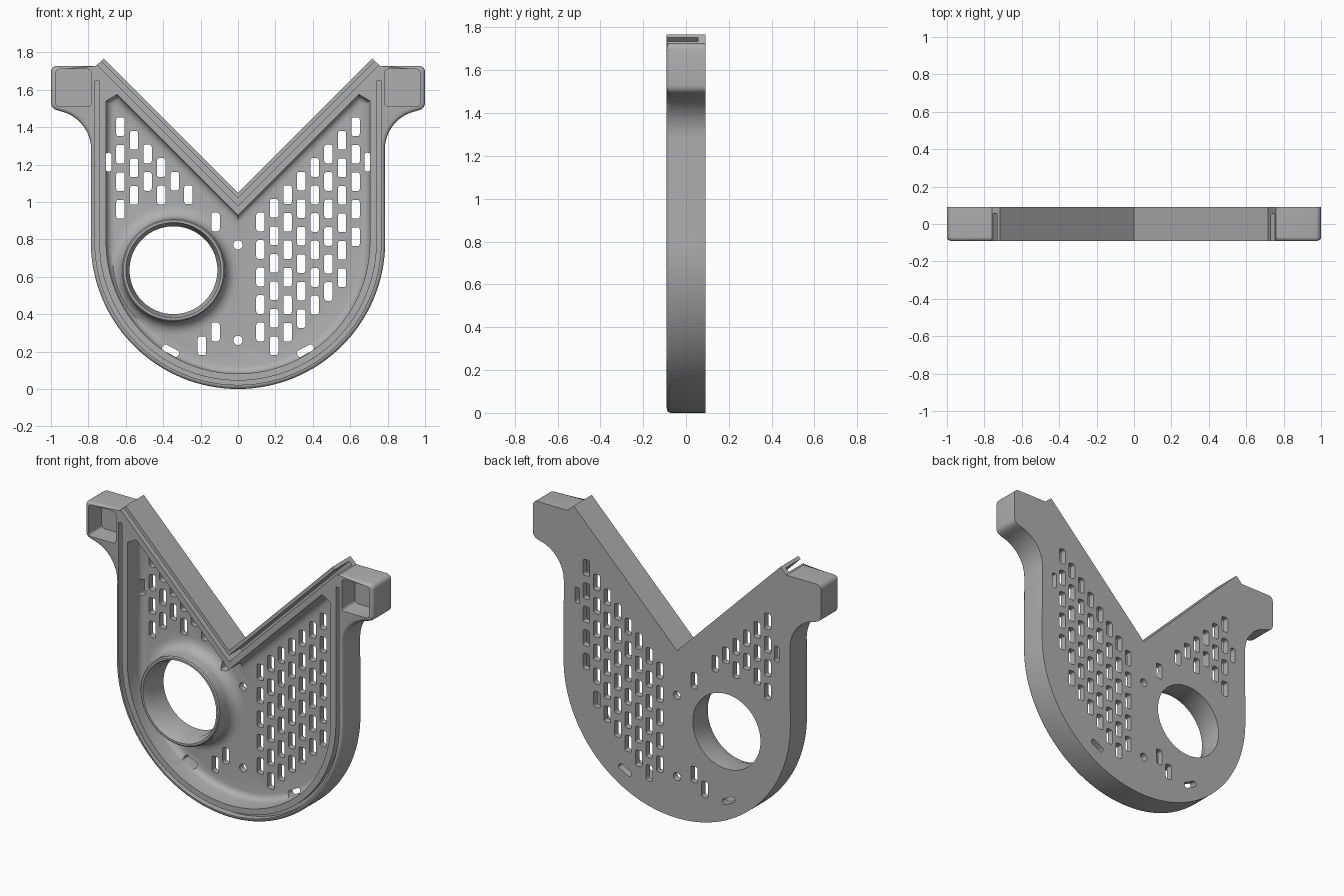
import bpy, bmesh
from math import sin, cos, pi, radians, hypot

cube = bpy.data.objects.get("Cube")
if cube:
    bpy.data.objects.remove(cube, do_unlink=True)

FRONT, BACK, FLOOR = -0.09, 0.09, 0.05
ARC_Z = 0.787                 # centre height of the round lower half
RING_X, RING_Z = -0.345, 0.635

grey = bpy.data.materials.new("plain grey")
grey.use_nodes = True
grey.diffuse_color = (0.43, 0.43, 0.43, 1)
grey.node_tree.nodes["Principled BSDF"].inputs["Base Color"].default_value = grey.diffuse_color


def arc(cx, cz, r, a0, a1, n):
    """Points along an arc, angles in degrees."""
    angles = [radians(a0 + (a1 - a0) * i / n) for i in range(n + 1)]
    return [(cx + r * cos(a), cz + r * sin(a)) for a in angles]


def mirrored(half):
    """Close a right-hand half profile with its reflection."""
    return half + [(-x, z) for x, z in reversed(half) if x > 1e-5]


def add_prism(bm, points, y0, y1):
    near = [bm.verts.new((x, y0, z)) for x, z in points]
    far = [bm.verts.new((x, y1, z)) for x, z in points]
    bm.faces.new(near)
    bm.faces.new(far[::-1])
    for i in range(len(points)):
        j = (i + 1) % len(points)
        bm.faces.new((near[j], near[i], far[i], far[j]))


def finish(name, bm):
    bmesh.ops.recalc_face_normals(bm, faces=bm.faces[:])
    mesh = bpy.data.meshes.new(name)
    bm.to_mesh(mesh)
    bm.free()
    mesh.materials.append(grey)
    obj = bpy.data.objects.new(name, mesh)
    bpy.context.collection.objects.link(obj)
    return obj


def prisms(name, outlines, y0, y1, bevel=0, bevel_y=None, keep=lambda p: True):
    """Extrude outlines in depth, optionally rounding the rim at bevel_y."""
    bm = bmesh.new()
    for points in outlines:
        add_prism(bm, points, y0, y1)
    if bevel:
        bmesh.ops.recalc_face_normals(bm, faces=bm.faces[:])
        rim = [e for e in bm.edges
               if all(abs(v.co.y - bevel_y) < 1e-5 for v in e.verts)
               and keep((e.verts[0].co + e.verts[1].co) / 2)]
        bmesh.ops.bevel(bm, geom=rim, offset=bevel, segments=4, profile=0.5,
                        affect='EDGES', clamp_overlap=False)
    return finish(name, bm)


def revolve(name, profile, n=64):
    """Closed solid around the ring axis from (radius, depth) points."""
    bm = bmesh.new()
    loops = [[bm.verts.new((RING_X + r * cos(2 * pi * i / n), y,
                            RING_Z + r * sin(2 * pi * i / n))) for i in range(n)]
             for r, y in profile]
    for a, b in zip(loops, loops[1:]):
        for i in range(n):
            j = (i + 1) % n
            bm.faces.new((a[i], a[j], b[j], b[i]))
    bm.faces.new(loops[0])
    bm.faces.new(loops[-1])
    return finish(name, bm)


def combine(target, tool, operation='DIFFERENCE'):
    tool.hide_render = True
    mod = target.modifiers.new("cut", 'BOOLEAN')
    mod.operation, mod.solver, mod.object = operation, 'EXACT', tool
    graph = bpy.context.evaluated_depsgraph_get()
    mesh = bpy.data.meshes.new_from_object(target.evaluated_get(graph))
    target.modifiers.clear()
    target.data = mesh
    bpy.data.objects.remove(tool, do_unlink=True)


def slot(cx, cz, w, h, turn=0, r=0.012):
    """Rounded rectangle outline."""
    pts = []
    for sx, sz, a in ((1, 1, 0), (-1, 1, 90), (-1, -1, 180), (1, -1, 270)):
        pts += arc(sx * (w / 2 - r), sz * (h / 2 - r), r, a, a + 90, 3)
    t = radians(turn)
    return [(cx + x * cos(t) - z * sin(t), cz + x * sin(t) + z * cos(t)) for x, z in pts]


# Body: round base, side tabs and V-shaped top
body_half = ([(0, 1.05), (0.717, 1.767), (0.76, 1.727)]
             + arc(0.97, 1.697, 0.03, 90, 0, 4)
             + arc(0.96, 1.53, 0.04, 0, -80, 4)
             + arc(0.995, 1.28, 0.21, 100, 180, 12)
             + arc(0, ARC_Z, ARC_Z, 0, -90, 32))
body = prisms("perforated_housing", [mirrored(body_half)], FRONT, BACK, 0.02, FRONT,
              lambda p: abs(p.x) > 0.765 or p.z < 1.0)

# Main recess with a rounded floor edge
recess_half = ([(0, 0.93), (0.645, 1.575), (0.68, 1.575), (0.705, 1.54)]
               + arc(0, ARC_Z, 0.705, 0, -90, 32))
recess_half.pop(2)
combine(body, prisms("recess", [mirrored(recess_half)], FRONT - 0.1, FLOOR, 0.04, FLOOR))

# Raised ring with a flared foot
ring_profile = ([(0.345, FLOOR + 0.02), (0.345, FLOOR)]
                + [(0.345 - 0.07 * sin(a), FLOOR - 0.07 * (1 - cos(a)))
                   for a in (pi / 10 * i for i in range(1, 6))]
                + [(0.275, -0.08), (0.268, -0.087)])
combine(body, revolve("ring", ring_profile), 'UNION')
combine(body, revolve("ring_bore", [(0.262, -0.12), (0.255, -0.087), (0.235, -0.03), (0.235, 0.12)]))

# Narrow groove around the rim
groove = [(0.765, 1.65)] + arc(0, ARC_Z, 0.765, 0, -180, 64) + [(-0.765, 1.65), (-0.742, 1.65)]
groove += arc(0, ARC_Z, 0.742, -180, 0, 64) + [(0.742, 1.65)]
combine(body, prisms("rim_groove", [groove], FRONT - 0.1, FRONT + 0.04))

# Deep groove behind the V-shaped lip, open at both upper ends
v_groove = [(0, 1.02), (0.8, 1.82), (0.82, 1.8), (0, 0.98), (-0.82, 1.8), (-0.8, 1.82)]
combine(body, prisms("lip_groove", [v_groove], FRONT - 0.1, 0.057))

# Square pockets in the tabs
combine(body, prisms("tab_pockets", [slot(s * 0.879, 1.61, 0.19, 0.2, 0, 0.02) for s in (-1, 1)],
                     FRONT - 0.1, 0.04))

# Staggered ventilation slots, left clear around the ring
vents = [slot(-0.12, 0.893, 0.045, 0.1)]
for side in (1, -1):
    for col in range(8):
        x, z = 0.12 + 0.0727 * col, 0.893 + 0.0727 * col
        while z > 0.2:
            inside = z > ARC_Z + 0.05 or hypot(x, z - 0.05 - ARC_Z) < 0.645
            clear = side > 0 or hypot(RING_X + x, z - RING_Z) > 0.38
            if inside and clear:
                vents.append(slot(side * x, z, 0.045, 0.1))
            z -= 0.147

# Edge slits and two screw holes
for s in (-1, 1):
    vents.append(slot(s * 0.692, 1.213, 0.032, 0.1))
    vents.append(slot(s * 0.36, 0.205, 0.095, 0.036, s * 28))
vents += [arc(0, z, 0.025, 0, 345, 23) for z in (0.77, 0.26)]
combine(body, prisms("vents", vents, 0.0, 0.2))

bpy.ops.object.select_all(action='DESELECT')
body.select_set(True)
bpy.context.view_layer.objects.active = body
bpy.ops.object.shade_smooth_by_angle(angle=radians(30))
